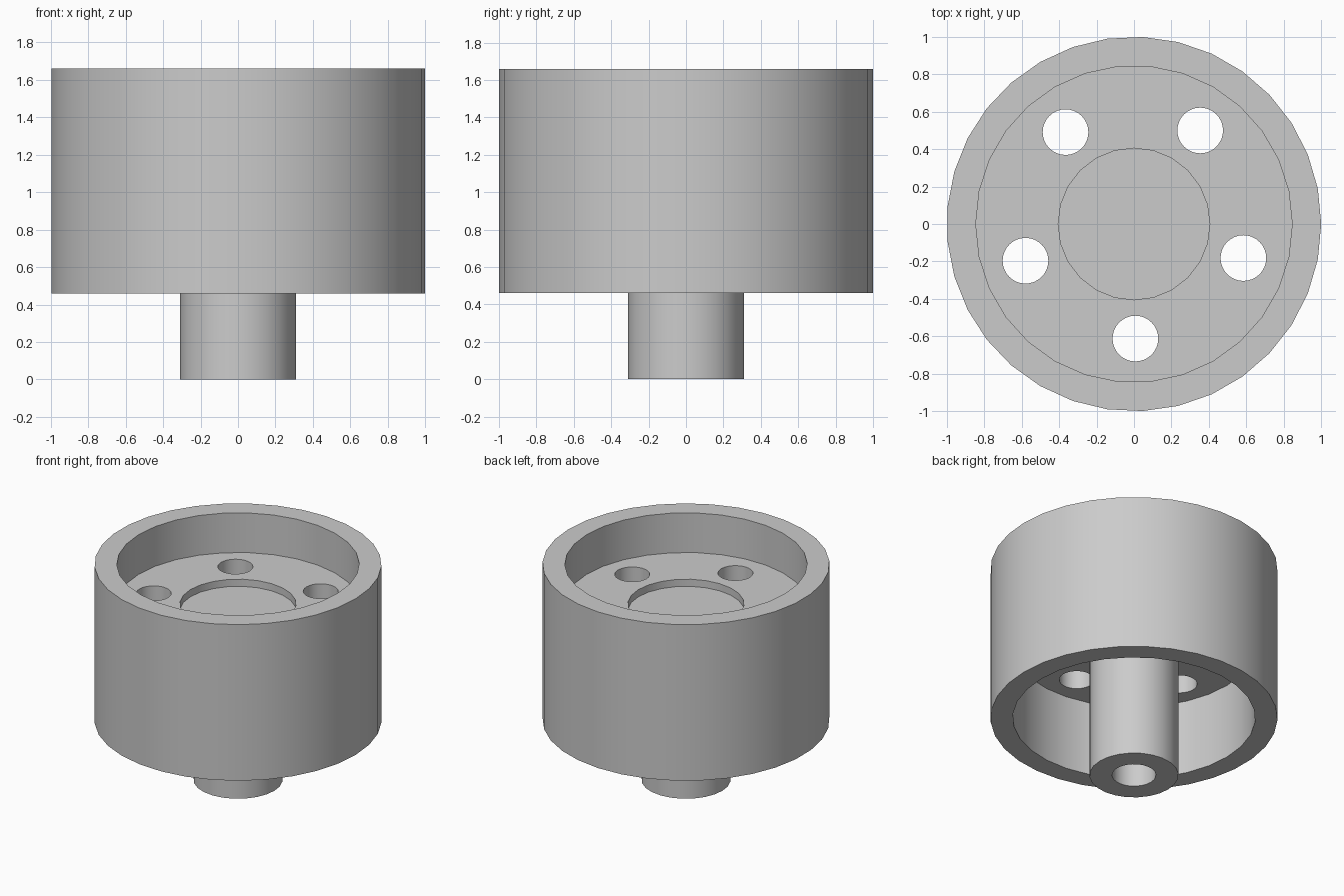
import bpy
import math

cube = bpy.data.objects.get("Cube")
if cube:
    bpy.data.objects.remove(cube, do_unlink=True)

# Single plain metal colour
GREY = (0.6, 0.6, 0.6, 1.0)
metal = bpy.data.materials.new("plain grey metal")
metal.use_nodes = True
metal.diffuse_color = GREY
metal.node_tree.nodes["Principled BSDF"].inputs["Base Color"].default_value = GREY

# Heights of the main levels
RIM_BOTTOM, RIM_TOP = 0.46, 1.66
WEB_BOTTOM, WEB_TOP = 1.035, 1.355


def cylinder(name, radius, bottom, top, sides, x=0, y=0):
    """Upright cylinder with its first corner on +x."""
    bpy.ops.mesh.primitive_cylinder_add(
        vertices=sides, radius=radius, depth=top - bottom,
        location=(x, y, (bottom + top) / 2), rotation=(0, 0, -math.pi / 2))
    obj = bpy.context.object
    obj.name = name
    obj.data.materials.append(metal)
    return obj


def combine(target, tool, operation):
    """Apply a boolean and discard the tool."""
    mod = target.modifiers.new(tool.name, "BOOLEAN")
    mod.operation = operation
    mod.solver = "EXACT"
    mod.object = tool
    bpy.context.view_layer.objects.active = target
    bpy.ops.object.modifier_apply(modifier=mod.name)
    bpy.data.objects.remove(tool, do_unlink=True)


# Drum with an open cavity above and below the web
wheel = cylinder("wheel_body", 1.0, RIM_BOTTOM, RIM_TOP, 33)
combine(wheel, cylinder("upper_cavity", 0.845, WEB_TOP, RIM_TOP + 0.1, 30), "DIFFERENCE")
combine(wheel, cylinder("lower_cavity", 0.845, RIM_BOTTOM - 0.1, WEB_BOTTOM, 30), "DIFFERENCE")

# Hub running down from the web
combine(wheel, cylinder("hub", 0.31, 0, WEB_BOTTOM + 0.1, 24), "UNION")

# Shallow recess on top of the web and blind shaft bore in the hub
combine(wheel, cylinder("recess", 0.405, WEB_TOP - 0.055, WEB_TOP + 0.1, 24), "DIFFERENCE")
combine(wheel, cylinder("shaft_bore", 0.153, -0.1, 1.0, 24), "DIFFERENCE")

# Five through holes around the web
for i in range(5):
    a = math.radians(-89.3 + 72 * i)
    hole = cylinder("web_hole", 0.122, WEB_BOTTOM - 0.1, WEB_TOP + 0.1, 32,
                    0.612 * math.cos(a), 0.612 * math.sin(a))
    combine(wheel, hole, "DIFFERENCE")

# Smooth round walls, sharp rims
bpy.ops.object.select_all(action="DESELECT")
wheel.select_set(True)
bpy.context.view_layer.objects.active = wheel
bpy.ops.object.shade_smooth_by_angle(angle=math.radians(35))
